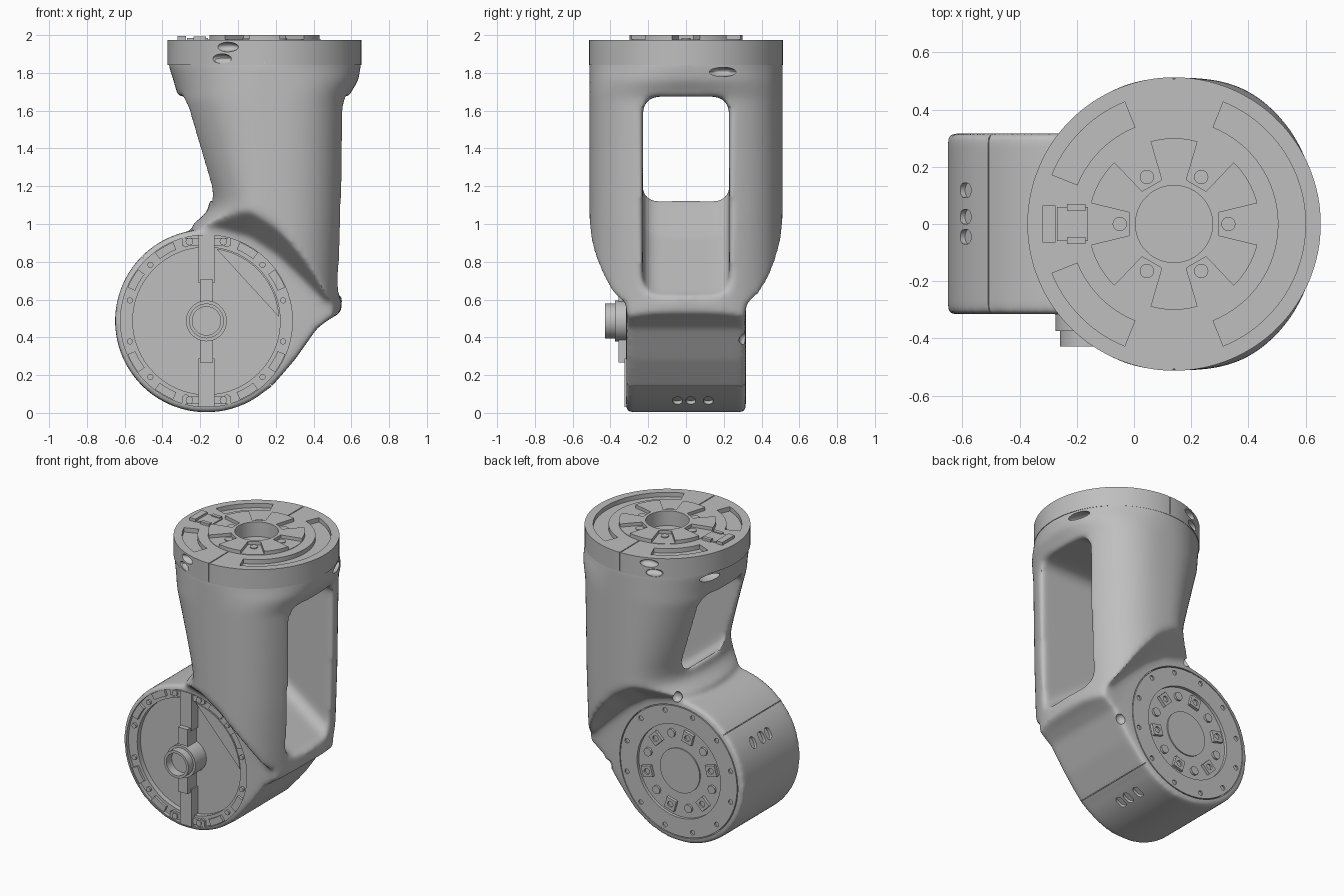
import bpy, bmesh
from math import pi, sin, cos, radians
from mathutils import Matrix, Vector

if "Cube" in bpy.data.objects:
    bpy.data.objects.remove(bpy.data.objects["Cube"], do_unlink=True)

grey = bpy.data.materials.new("satin grey")
grey.use_nodes = True
grey.diffuse_color = (0.52, 0.52, 0.52, 1)
grey.node_tree.nodes["Principled BSDF"].inputs["Base Color"].default_value = grey.diffuse_color

DRUM = Vector((-0.167, 0, 0.487))   # drum axis runs along y
CAP = Vector((0.14, 0, 0))          # column axis runs along z
TOP, FRONT, BACK = 1.975, -0.317, 0.317

def make(name, bm):
    bmesh.ops.recalc_face_normals(bm, faces=bm.faces)
    mesh = bpy.data.meshes.new(name)
    bm.to_mesh(mesh)
    bm.free()
    mesh.materials.append(grey)
    obj = bpy.data.objects.new(name, mesh)
    bpy.context.collection.objects.link(obj)
    return obj

def loft(name, rings):
    """Skin a list of closed rings and cap both ends."""
    bm = bmesh.new()
    loops = [[bm.verts.new(p) for p in ring] for ring in rings]
    for a, b in zip(loops, loops[1:]):
        for i in range(len(a)):
            bm.faces.new((a[i - 1], a[i], b[i], b[i - 1]))
    bm.faces.new(loops[0])
    bm.faces.new(loops[-1])
    return make(name, bm)

def prism(name, outline, low, high, axis="Z"):
    return loft(name, [[(u, v, h) if axis == "Z" else (u, h, v) for u, v in outline]
                       for h in (low, high)])

def box(name, x, y, z):
    return prism(name, [(x[0], y[0]), (x[1], y[0]), (x[1], y[1]), (x[0], y[1])], *z)

def arc(centre, radius, start, end, steps=32):
    angles = [radians(start + (end - start) * i / steps) for i in range(steps + 1)]
    return [(centre[0] + radius * cos(a), centre[1] + radius * sin(a)) for a in angles]

def cyl(name, at, radius, low, high, axis="Z", sides=48, turn=0):
    centre = (at.x, at.y if axis == "Z" else at.z)
    return prism(name, arc(centre, radius, turn, turn + 360, sides)[:-1], low, high, axis)

def polar(centre, radius, degrees, axis="Z"):
    u, v = arc((0, 0), radius, degrees, degrees, 1)[0]
    return centre + Vector((u, v, 0) if axis == "Z" else (u, 0, v))

def ellipsoid(name, at, size):
    bm = bmesh.new()
    bmesh.ops.create_uvsphere(bm, u_segments=20, v_segments=12, radius=1)
    bm.transform(Matrix.Translation(at) @ Matrix.Diagonal((*size, 1)))
    return make(name, bm)

def modify(obj, kind, **settings):
    mod = obj.modifiers.new(kind.lower(), kind)
    for key, value in settings.items():
        setattr(mod, key, value)
    deps = bpy.context.evaluated_depsgraph_get()
    mesh = bpy.data.meshes.new_from_object(obj.evaluated_get(deps))
    obj.modifiers.clear()
    obj.data = mesh

def combine(obj, tools, operation="DIFFERENCE"):
    """Boolean with each tool, trying the second solver if nothing changed."""
    for tool in tools:
        before = obj.data
        for solver in ("MANIFOLD", "EXACT"):
            modify(obj, "BOOLEAN", object=tool, operation=operation, solver=solver)
            if len(obj.data.vertices) not in (0, len(before.vertices)):
                break
            obj.data = before
        bpy.data.objects.remove(tool, do_unlink=True)

# Column: left and right halves swell differently at each height
levels = [(0.05, 0.38, 0.4), (0.6, 0.38, 0.41), (1.0, 0.38, 0.428), (1.03, 0.34, 0.429),
          (1.07, 0.3, 0.43), (1.12, 0.292, 0.431), (1.18, 0.304, 0.432), (1.66, 0.46, 0.442),
          (1.7, 0.465, 0.46), (1.76, 0.482, 0.497), (1.84, 0.508, 0.511), (1.88, 0.508, 0.511)]
rings = []
for z, left, right in levels:
    square, ring = min(1, max(0, (1.84 - z) / 0.16)), []
    for i in range(96):
        c, s = cos(2 * pi * i / 96), sin(2 * pi * i / 96)
        power = 1 - square * (0.26 if c > 0 else 0.1)
        across = abs(c) ** power * (right if c > 0 else -left)
        ring.append((CAP.x + across, 0.512 * abs(s) ** power * (1 if s > 0 else -1), z))
    rings.append(ring)
housing = loft("arm_housing", rings)

# Shoulder: trims the column down to the drum width
xs = (-0.5, -0.12, 0.06, 0.2, 0.34, 0.46, 0.6)
edge_high = (1.13, 1.14, 1.1, 1.01, 0.87, 0.71, 0.56)
edge_low = (0.98, 0.98, 0.93, 0.84, 0.71, 0.59, 0.55)
belly = [(-0.5, 0.4), (-0.1, 0.1), (0.17, 0.13), (0.3, 0.28), (0.42, 0.45), (0.49, 0.5), (0.6, 0.56)]
lid = [(0.9, 0.57), (0.9, 1.95), (-0.5, 1.95)]
sections = [(0.54, list(zip(xs, edge_high))), (0.32, list(zip(xs, edge_low))), (0.313, belly)]
sections = [(-y, s) for y, s in sections] + sections[::-1]
trim = loft("shoulder_trim", [[(x, y, z) for x, z in s + lid] for y, s in sections])
combine(housing, [trim], "INTERSECT")
combine(housing, [cyl("drum", DRUM, 0.484, FRONT, BACK, "Y", 96)], "UNION")

# Window through the column: rounded section with a sloping floor
rings = []
for x, floor in ((-1, 1.13), (-0.14, 1.13), (0.1, 0.93), (0.3, 0.79), (0.52, 0.63), (1, 0.5)):
    corners = ((0, 0.148, 1.595), (90, -0.148, 1.595), (180, -0.148, floor + 0.08), (270, 0.148, floor + 0.08))
    rings.append([(x, u, v) for start, y, z in corners for u, v in arc((y, z), 0.08, start, start + 90, 6)])
combine(housing, [loft("window_cutter", rings)])

# Soften all joints into cast fillets
modify(housing, "REMESH", mode="VOXEL", voxel_size=0.0125)
modify(housing, "SMOOTH", factor=0.5, iterations=28)

# Drum recesses: front dish, back flange seat, end-cap seam, vents and notches
combine(housing, [cyl("dish", DRUM, 0.455, -0.5, FRONT + 0.025, "Y", 96),
                  cyl("dish_floor", DRUM, 0.39, -0.5, FRONT + 0.06, "Y", 96),
                  cyl("back_seat", DRUM, 0.446, BACK - 0.03, 0.5, "Y", 96)])
cuts = []
for angle in (135, -45):
    cuts.append((angle, box("seam", (-0.002, 0.002), (-0.4, 0.4), (0.472, 0.5))))
for angle in (151, -61):
    for y in (-0.045, 0.025, 0.118):
        slot = arc((0.014, y), 0.025, -90, 90, 8) + arc((-0.014, y), 0.025, 90, 270, 8)
        cuts.append((angle, prism("vent", slot, 0.463, 0.5)))
for angle, cutter in cuts:
    cutter.data.transform(Matrix.Translation(DRUM) @ Matrix.Rotation(pi / 2 - radians(angle), 4, "Y"))
    combine(housing, [cutter])
combine(housing, [ellipsoid("screw_pocket", (x, 0.19, 1.805), (0.06, 0.08, 0.025)) for x in (0.6, -0.31)])
combine(housing, [ellipsoid("notch", (x, 0.31, z), (0.035, 0.03, 0.035)) for x, z in ((0.37, 0.39), (-0.15, 0.99))])

# Back flange: ring with a shallow seat, clamp blocks and screws
flange = cyl("back_flange", DRUM, 0.44, BACK - 0.035, BACK, "Y", 96)
combine(flange, [cyl("seat", DRUM, 0.315, BACK - 0.02, 0.5, "Y", 64)])
cyl("back_hub", DRUM, 0.15, BACK - 0.03, BACK - 0.012, "Y")
for i in range(12):
    angle = 30 * i + 15
    at = polar(DRUM, 0.25, angle, "Y")
    if i % 2:
        block = cyl("clamp_block", at, 0.052, BACK - 0.03, BACK, "Y", 4, angle + 45)
        combine(block, [cyl("hole", at, 0.02, BACK - 0.012, 0.5, "Y", 16)])
    else:
        cyl("flange_screw", at, 0.028, BACK - 0.03, BACK - 0.006, "Y", 16)
    rim = polar(DRUM, 0.405, angle, "Y")
    combine(flange, [cyl("rim_hole", rim, 0.016, BACK - 0.01, 0.5, "Y", 16)])

# Front dish: rim pads, screws, angled plate, strap and hub
hub_at = (DRUM.x, DRUM.z)
for i in range(12):
    cyl("rim_screw", polar(DRUM, 0.42, 30 * i + 15, "Y"), 0.016, FRONT + 0.01, FRONT + 0.03, "Y", 16)
    if i % 3:
        pad = arc(hub_at, 0.453, 30 * i - 7, 30 * i + 7, 6) + arc(hub_at, 0.41, 30 * i + 7, 30 * i - 7, 6)
        prism("rim_pad", pad, FRONT + 0.008, FRONT + 0.03, "Y")
prism("angled_plate", arc(hub_at, 0.385, 3, 82), FRONT + 0.025, FRONT + 0.07, "Y")
for side in (-1, 1):
    for name, half, near, far, front in (("strap_inner", 0.035, 0.08, 0.22, -0.357),
                                         ("strap_outer", 0.043, 0.2, 0.455, -0.325),
                                         ("strap_foot", 0.13, 0.4, 0.44, FRONT + 0.008)):
        z = sorted((DRUM.z + side * near, DRUM.z + side * far))
        box(name, (DRUM.x - half, DRUM.x + half), (front, FRONT + 0.07), z)
    for x in (-0.09, 0.09):
        cyl("strap_screw", DRUM + Vector((x, 0, side * 0.42)), 0.02, FRONT, FRONT + 0.02, "Y", 16)
hub = cyl("hub", DRUM, 0.108, -0.375, FRONT + 0.07, "Y")
combine(hub, [cyl("hub_collar", DRUM, 0.092, -0.428, -0.36, "Y")], "UNION")
combine(hub, [cyl("hub_bore", DRUM, 0.075, -0.5, -0.37, "Y")])

# Cap: disc with arc grooves, central bore, seams and screw pockets
cap = cyl("cap", CAP, 0.513, 1.842, TOP, sides=128)
for start, end in ((-68, 68), (112, 158), (202, 248)):
    groove = arc(CAP, 0.46, start, end) + arc(CAP, 0.365, end, start)
    combine(cap, [prism("groove", groove, TOP - 0.03, 2.1)])
combine(cap, [cyl("bore", CAP, 0.135, 1.9, 2.1)])
for side in (-1, 1):
    for near, low in ((0.3, TOP - 0.004), (0.507, 1.85)):
        combine(cap, [box("seam", (0.137, 0.143), sorted((near * side, 0.6 * side)), (low, 2.1))])
    combine(cap, [ellipsoid("screw_pocket", (-0.06, 0.48 * side, 1.937), (0.065, 0.045, 0.026)),
                  ellipsoid("screw_pocket", (-0.09, 0.465 * side, 1.875), (0.06, 0.045, 0.026))])

# Tool flange on the cap: six radial pockets with bolts
plate = cyl("tool_flange", CAP, 0.3, TOP - 0.01, 2.0, sides=96)
combine(plate, [cyl("bore", CAP, 0.135, 1.9, 2.1)])
for i in range(6):
    pocket = prism("pocket", [(0.155, -0.04), (0.32, -0.08), (0.32, 0.08), (0.155, 0.04)], 1.978, 2.1)
    pocket.data.transform(Matrix.Translation(CAP) @ Matrix.Rotation(i * pi / 3, 4, "Z"))
    combine(plate, [pocket])
    cyl("flange_bolt", polar(CAP, 0.19, 60 * i), 0.025, TOP, 1.984, sides=16)

# Connector beside the tool flange
box("connector_base", (-0.27, -0.16), (-0.06, 0.06), (TOP - 0.01, 1.985))
box("connector_latch", (-0.32, -0.275), (-0.065, 0.065), (TOP - 0.01, 1.995))
for side in (-1, 1):
    box("connector_arm", (-0.235, -0.17), sorted((0.045 * side, 0.07 * side)), (TOP - 0.01, 1.992))

# Smooth shading with crisp machined edges
bpy.ops.object.select_all(action="DESELECT")
for obj in [o for o in bpy.context.scene.objects if o.type == "MESH"]:
    obj.select_set(True)
    bpy.context.view_layer.objects.active = obj
bpy.ops.object.shade_smooth_by_angle(angle=radians(35))
